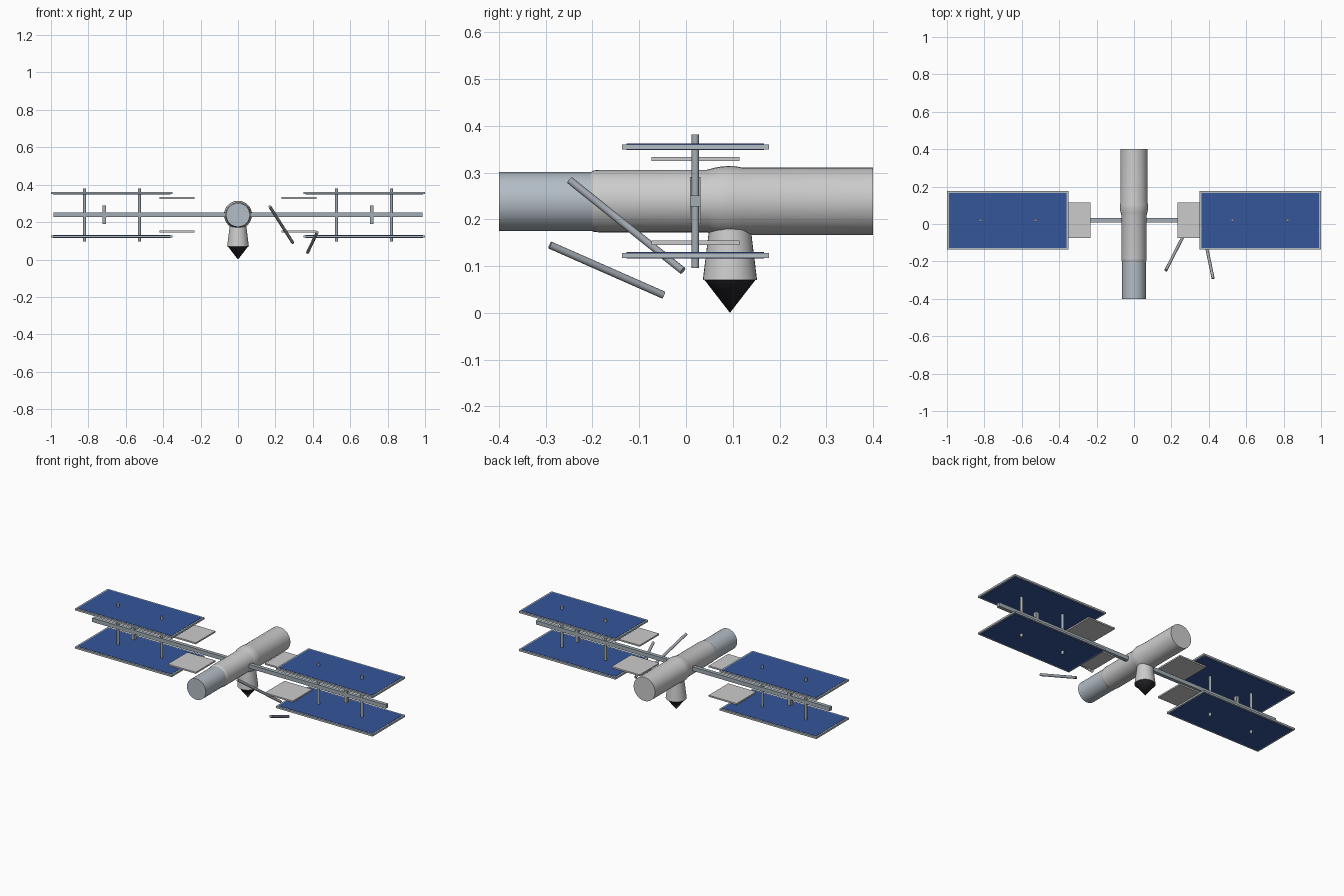
import bpy, bmesh, math
from mathutils import Vector

if "Cube" in bpy.data.objects:
    bpy.data.objects.remove(bpy.data.objects["Cube"])


def mat(name, c):
    m = bpy.data.materials.new(name)
    m.diffuse_color = (*c, 1)
    m.use_nodes = True
    m.node_tree.nodes["Principled BSDF"].inputs["Base Color"].default_value = m.diffuse_color
    return m


WHITE = mat("hull_white", (0.8, 0.8, 0.81))
STEEL = mat("steel", (0.36, 0.42, 0.46))
SLATE = mat("slate", (0.45, 0.51, 0.56))
BLUE = mat("cell_blue", (0.035, 0.09, 0.32))
BLACK = mat("dark_tip", (0.02, 0.02, 0.025))
ARM = mat("arm_grey", (0.34, 0.37, 0.41))


def box(name, x, y, z, m):
    # box given by (min, max) on each axis
    bpy.ops.mesh.primitive_cube_add(size=1, location=[(a + b) / 2 for a, b in (x, y, z)])
    o = bpy.context.object
    o.name = name
    o.scale = [abs(b - a) for a, b in (x, y, z)]
    bpy.ops.object.transform_apply(location=False, rotation=False, scale=True)
    o.data.materials.append(m)
    return o


def rod(name, a, b, r, m, r2=None, sides=16):
    # cylinder or cone running from a to b
    a, b = Vector(a), Vector(b)
    d = b - a
    bpy.ops.mesh.primitive_cone_add(vertices=sides, radius1=r, radius2=r if r2 is None else r2,
                                    depth=d.length, location=(a + b) / 2)
    o = bpy.context.object
    o.name = name
    o.rotation_euler = d.to_track_quat('Z', 'Y').to_euler()
    o.data.materials.append(m)
    bpy.ops.object.shade_smooth_by_angle(angle=math.radians(35))
    return o


def lathe_y(name, profile, zc, m, sides=32):
    # (y, radius) profile spun around the y axis, with end caps
    bm = bmesh.new()
    rings = [[bm.verts.new((r * math.cos(2 * math.pi * i / sides), y,
                            zc + r * math.sin(2 * math.pi * i / sides)))
              for i in range(sides)] for y, r in profile]
    for p, q in zip(rings, rings[1:]):
        for i in range(sides):
            j = (i + 1) % sides
            bm.faces.new((p[i], p[j], q[j], q[i]))
    bm.faces.new(rings[0])
    bm.faces.new(rings[-1])
    bmesh.ops.recalc_face_normals(bm, faces=bm.faces)
    me = bpy.data.meshes.new(name)
    bm.to_mesh(me)
    bm.free()
    o = bpy.data.objects.new(name, me)
    bpy.context.collection.objects.link(o)
    me.materials.append(m)
    bpy.context.view_layer.objects.active = o
    bpy.ops.object.select_all(action='DESELECT')
    o.select_set(True)
    bpy.ops.object.shade_smooth_by_angle(angle=math.radians(40))


ZC, YT = 0.239, 0.02

# main hull: white module with a collar, and a narrower front module
lathe_y("hull", [(-0.203, 0.0625), (-0.198, 0.0655), (-0.185, 0.067), (0.045, 0.067),
                 (0.06, 0.071), (0.075, 0.074), (0.09, 0.075), (0.105, 0.0745),
                 (0.12, 0.072), (0.4, 0.072)], ZC, WHITE)
lathe_y("front_module", [(-0.4, 0.0635), (-0.2, 0.0635)], 0.238, SLATE)

# docked capsule hanging below
rod("capsule", (0, 0.094, 0.07), (0, 0.094, 0.176), 0.058, WHITE, 0.045, 32)
rod("capsule_neck", (0, 0.094, 0.17), (0, 0.094, 0.22), 0.045, WHITE, sides=32)
rod("capsule_tip", (0, 0.094, 0.0), (0, 0.094, 0.071), 0.0, BLACK, 0.055, 32)

# main truss beam
box("truss_beam", (-0.987, 0.987), (YT - 0.011, YT + 0.011), (0.227, 0.251), STEEL)

for s, side in ((1, "right"), (-1, "left")):
    # short cross block on the truss
    box(f"truss_block_{side}", (s * 0.705, s * 0.725), (YT - 0.011, YT + 0.011), (0.19, 0.29), STEEL)
    # vertical struts through both panels
    for n, x in enumerate((0.527, 0.82)):
        rod(f"panel_strut_{side}_{n}", (s * x, YT, 0.096), (s * x, YT, 0.381), 0.008, STEEL)
    # stacked solar panels with frames, and radiators inboard
    for z, zr, level in ((0.123, 0.15, "lower"), (0.355, 0.329, "upper")):
        box(f"panel_frame_{side}_{level}", (s * 0.35, s), (-0.137, 0.177), (z - 0.0055, z + 0.0055), SLATE)
        box(f"solar_cells_{side}_{level}", (s * 0.36, s * 0.99), (-0.127, 0.167),
            (z - 0.007, z + 0.007), BLUE)
        box(f"radiator_{side}_{level}", (s * 0.232, s * 0.42), (-0.074, 0.114),
            (zr - 0.0045, zr + 0.0045), WHITE)

# robot arm segments
rod("arm_upper", (0.17, -0.248, 0.283), (0.293, -0.007, 0.09), 0.008, ARM)
rod("arm_lower", (0.423, -0.291, 0.145), (0.372, -0.048, 0.038), 0.008, ARM)
